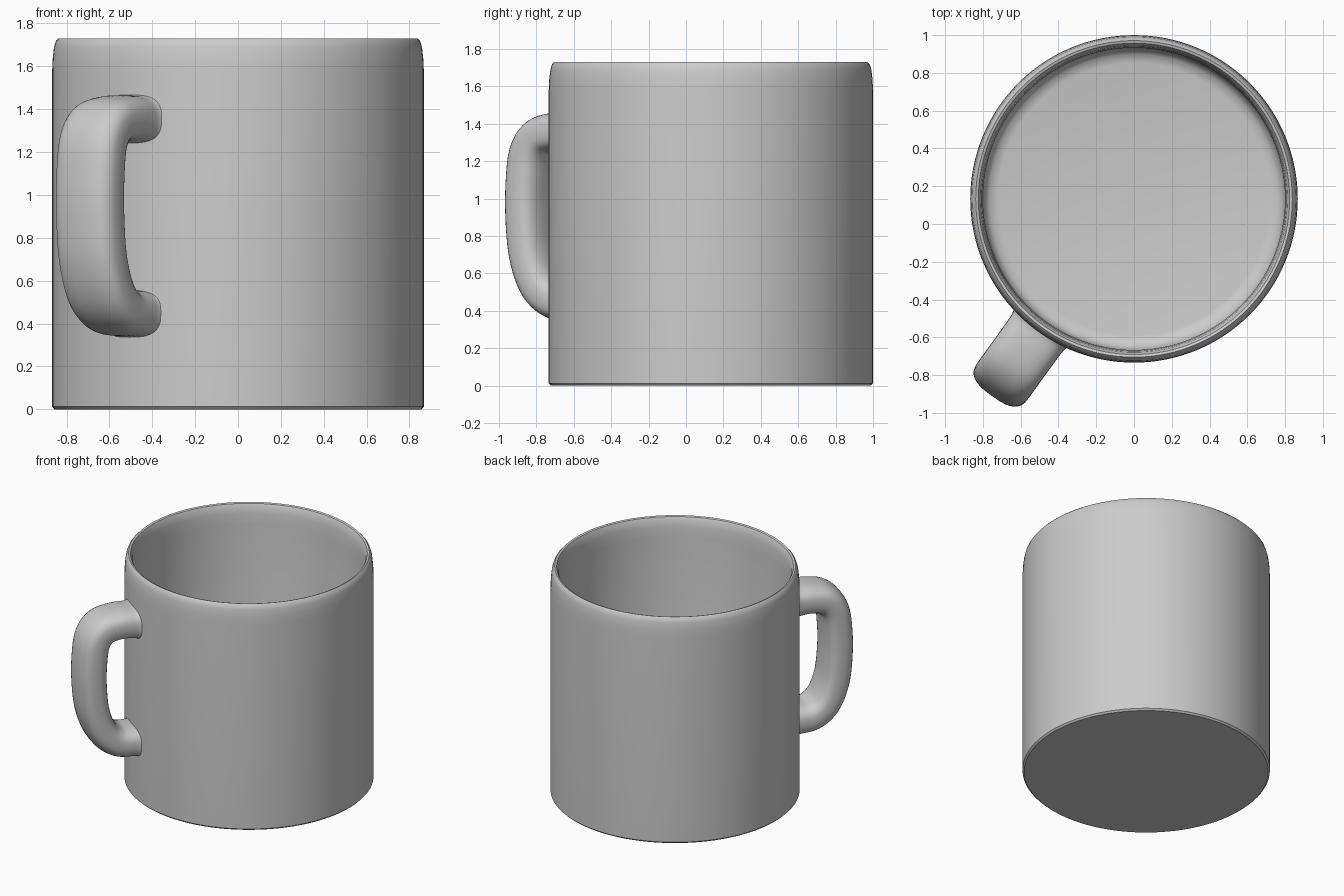
import bpy, bmesh, math
from mathutils import Vector

if "Cube" in bpy.data.objects:
    bpy.data.objects.remove(bpy.data.objects["Cube"])

CENTER = Vector((0, 0.133, 0))


def make_object(name, bm):
    bmesh.ops.remove_doubles(bm, verts=bm.verts, dist=1e-5)
    bmesh.ops.recalc_face_normals(bm, faces=bm.faces)
    me = bpy.data.meshes.new(name)
    bm.to_mesh(me)
    bm.free()
    ob = bpy.data.objects.new(name, me)
    bpy.context.collection.objects.link(ob)
    bpy.ops.object.select_all(action='DESELECT')
    bpy.context.view_layer.objects.active = ob
    ob.select_set(True)
    bpy.ops.object.shade_smooth_by_angle(angle=math.radians(40))
    return ob


def catmull(points, steps):
    p = [Vector(q) for q in points]
    p = [2 * p[0] - p[1]] + p + [2 * p[-1] - p[-2]]
    out = []
    for i in range(1, len(p) - 2):
        a, b, c, d = p[i - 1:i + 3]
        for s in range(steps):
            t = s / steps
            out.append(0.5 * (2 * b + (c - a) * t + (2 * a - 5 * b + 4 * c - d) * t * t
                              + (3 * b - a - 3 * c + d) * t ** 3))
    return out + [p[-2]]


# Cup body: lathed wall, rounded rim, hollow inside with filleted floor
profile = [(0, 0), (0.855, 0), (0.867, 0.012), (0.867, 1.58), (0.864, 1.64), (0.858, 1.69),
           (0.850, 1.717), (0.838, 1.73), (0.824, 1.725), (0.812, 1.70), (0.806, 1.66),
           (0.80, 1.58), (0.80, 0.18), (0.79, 0.14), (0.765, 0.11), (0.72, 0.10), (0, 0.10)]
bm = bmesh.new()
vs = [bm.verts.new((r, 0, z)) for r, z in profile]
es = [bm.edges.new(pair) for pair in zip(vs, vs[1:])]
bmesh.ops.spin(bm, geom=vs + es, cent=(0, 0, 0), axis=(0, 0, 1),
               angle=2 * math.pi, steps=128, use_merge=False)
bmesh.ops.translate(bm, verts=bm.verts, vec=CENTER)
make_object("cup_body", bm)

# Handle: rounded-rectangle section swept along (radius, height, flare) points
path = catmull([(0.835, 1.355, 1.25), (0.875, 1.355, 1.04), (0.98, 1.357, 1), (1.09, 1.33, 1),
                (1.155, 1.24, 1), (1.177, 1.08, 1), (1.178, 0.90, 1), (1.155, 0.70, 1),
                (1.09, 0.54, 1), (0.99, 0.46, 1), (0.875, 0.447, 1.02), (0.835, 0.447, 1.15)], 6)
out_dir = Vector((-0.585, -0.811, 0)).normalized()
side = Vector((-out_dir.y, out_dir.x, 0))
N = 32
bm = bmesh.new()
rings = []
for i, p in enumerate(path):
    a, b = path[max(i - 1, 0)], path[min(i + 1, len(path) - 1)]
    t = Vector((b.x - a.x, b.y - a.y)).normalized()
    normal = out_dir * -t.y + Vector((0, 0, t.x))
    mid = CENTER + out_dir * p.x + Vector((0, 0, p.y))
    ring = []
    for k in range(N):
        ang = 2 * math.pi * k / N
        c, s = math.cos(ang), math.sin(ang)
        u = math.copysign(abs(c) ** 0.7, c) * (0.165 + 0.06 * (p.z - 1))
        v = math.copysign(abs(s) ** 0.7, s) * 0.106 * p.z
        ring.append(bm.verts.new(mid + side * u + normal * v))
    rings.append(ring)
for r0, r1 in zip(rings, rings[1:]):
    for k in range(N):
        j = (k + 1) % N
        bm.faces.new((r0[k], r0[j], r1[j], r1[k]))
bm.faces.new(rings[0])
bm.faces.new(rings[-1])
make_object("handle", bm)
